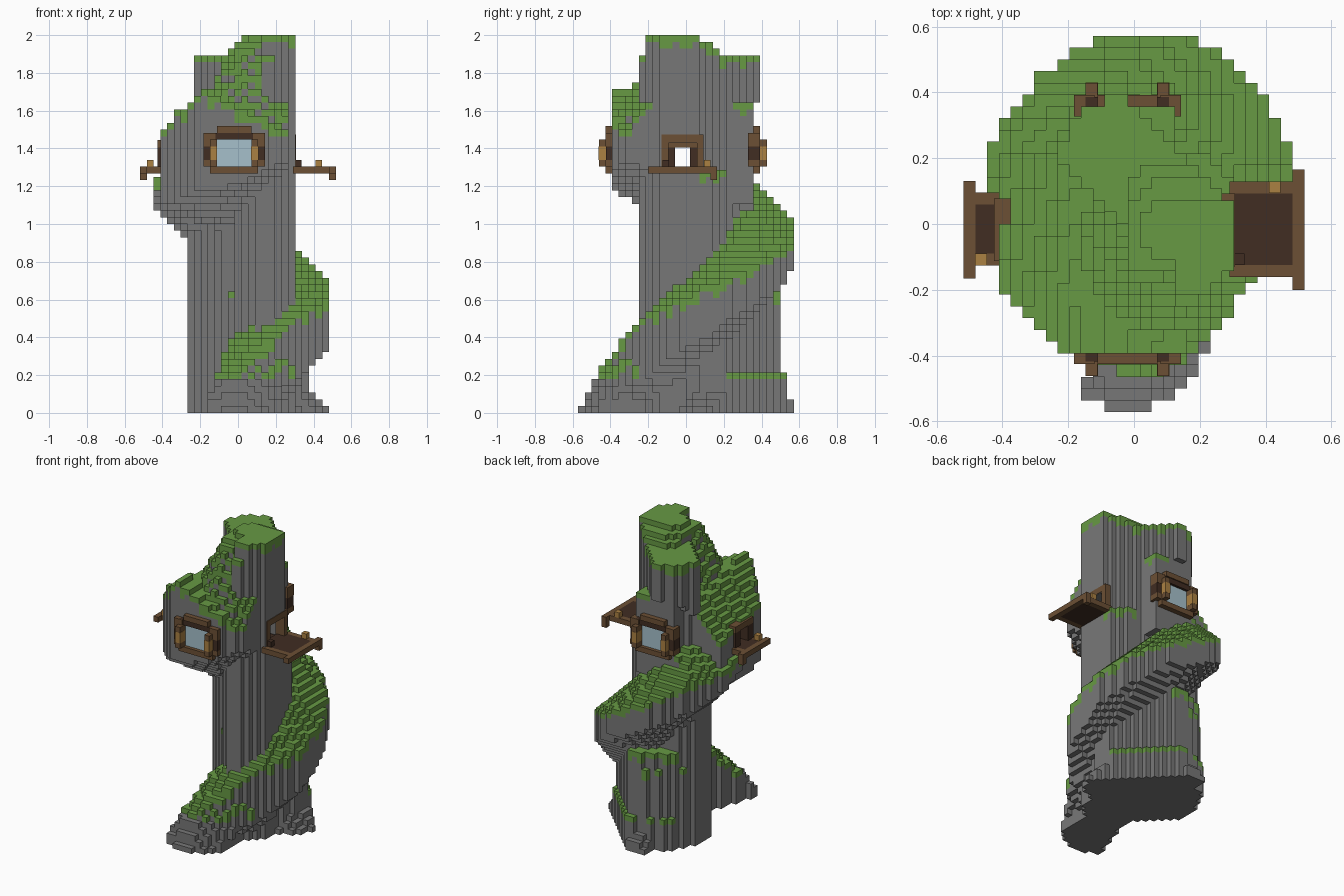
import bpy, bmesh, random
from math import hypot, atan2, cos, pi

cube = bpy.data.objects.get("Cube")
if cube:
    bpy.data.objects.remove(cube)
random.seed(4)
V = 1 / 28                      # edge of one block
NX, NY, NZ = 29, 32, 56


def material(name, rgb):
    m = bpy.data.materials.new(name)
    m.use_nodes = True
    m.diffuse_color = (*rgb, 1)
    m.node_tree.nodes["Principled BSDF"].inputs["Base Color"].default_value = (*rgb, 1)
    return m


STONE = material("stone grey", (0.187, 0.187, 0.187))
MOSS = material("moss green", (0.135, 0.32, 0.057))
WOOD = material("wood brown", (0.15, 0.08, 0.035))
DARK = material("dark wood", (0.052, 0.026, 0.016))
TAN = material("tan wood", (0.41, 0.22, 0.055))
GLASS = material("window blue", (0.38, 0.53, 0.6))


# Upright rock: foot, shaft, back column with an overhang and the taller front column
def pillar(x, y, z):
    diag = x + y
    foot = 0.318
    if y > 0.25:
        foot += 0.012 if z < 0.2 else -0.012 if z > 0.52 else 0
    if x > -0.1:
        foot += 0.13 * max(0, 1 - z / 0.11) * abs(cos(2 * atan2(y - 0.19, x - 0.06)))
    if -0.15 < diag < (0.6 if z < 0.2 else 0.575) and z < 0.66:
        if hypot(x - 0.06, y - 0.19) < foot:
            return True
    if z < 1.3:
        if diag < -0.15:
            return False
        if y < 0.37 and (z < 0.85 or diag < 0.34) and hypot(x - 0.005, y - 0.18) < 0.27:
            return True
    if abs(x + 0.02) < 0.13 and 0.2 < y < 0.36 and 1.1 < z < 1.65:
        return True
    if z > 1.3 and (diag > 0.37 or (diag < -0.04 and x < 0.1)):
        return False
    if hypot(x, y - 0.15) < 0.205 and diag < 0.34 and z < 1.88:
        return True
    if 1.35 + 0.8 * y < z < 1.89 and hypot(x + 0.01, y - 0.18) < 0.215:
        return True
    if 1.35 + 0.8 * y < z < 1.75 - 0.5 * y and hypot(x - 0.12, y - 0.1) < 0.185:
        return True
    if z > 1.6 and x < 0.13 and y < -0.12:
        return False
    top = 2.01 - 0.65 * max(0, y - 0.04) - 0.6 * max(0, 0.07 - x)
    if y < -0.2:
        top = 1.89
    near = min(max(y, -0.07), 0.06)
    return z < max(top, 1.86) and hypot(x - 0.135, y - near) < 0.168


# Spiral arm climbing from the front, round the right and back, to the left
def arm(x, y, z):
    dx, dy = x - 0.02, y - 0.08
    r = hypot(dx, dy)
    a = atan2(dy, dx) / (pi / 2) + 1
    if a < -0.18:
        a += 4
    if a > 3.1:
        return False
    reach = 0.475 + 0.18 * max(0, 1 - z / 0.35) * max(0, 1 - 2 * max(0, a))
    reach += 0.03 * max(0, 1 - abs(a - 1.9) / 0.6) - 0.055 * max(0, 1 - abs(a - 0.5) * 2)
    if r > reach:
        return False
    top = 0.43 + 0.35 * a - 0.85 * max(0, r - 0.3) - 0.2 * max(0, a - 2.5)
    bottom = 0.03 + 0.375 * a + (r - 0.47) - 1.5 * max(0, 0.3 - a)
    return bottom < z < top


# Overhanging room at the front left, with a sloping roof and a passage through
def room(x, y, z):
    d = hypot(x + 0.03, y)
    if d > 0.425 or y < -0.39 or not -0.41 < x < 0.255 or y > 0.2 or (x > 0.1 and y > 0.05):
        return False
    if x + y < -0.6:
        return False
    roof = 1.7 - 0.9 * max(0, -0.2 - x) - 0.5 * max(0, x + 0.15) - 0.3 * max(0, y + 0.25)
    roof = max(roof, 1.97 - 2 * max(0, hypot(x - 0.05, y + 0.09) - 0.06))
    return 0.95 + 0.7 * d + 0.33 * x < z < roof


def passage(x, y, z):
    return abs(y + 0.018) < 0.08 and 1.286 < z < 1.43


# Fill the block grid
def centre(i, j, k):
    return (i - 14) * V, (j - 15.5) * V, (k + 0.5) * V


blocks = {}
for i in range(NX):
    for j in range(NY):
        for k in range(NZ):
            p = centre(i, j, k)
            if passage(*p):
                continue
            for name, inside in (("rock_pillar", pillar), ("spiral_arm", arm), ("overhanging_room", room)):
                if inside(*p):
                    blocks[i, j, k] = name
                    break


# Moss lies on every open top above the foot and hangs down here and there
def mossy(c):
    i, j, k = c
    if k < 5 or passage(*centre(i, j, k + 1)):
        return False
    if (i, j, k + 1) not in blocks:
        return True
    return (i, j, k + 2) not in blocks and random.random() < 0.3


moss = {c for c in blocks if mossy(c)}


def add_quads(bm, verts, c):
    for axis in range(3):
        for side in (0, 1):
            n = list(c)
            n[axis] += 2 * side - 1
            if tuple(n) in blocks:
                continue
            u, w = (axis + 1) % 3, (axis + 2) % 3
            quad = []
            for du, dw in ((0, 0), (1, 0), (1, 1), (0, 1)):
                q = list(c)
                q[axis] += side
                q[u] += du
                q[w] += dw
                key = tuple(q)
                if key not in verts:
                    verts[key] = bm.verts.new(((q[0] - 14.5) * V, (q[1] - 16) * V, q[2] * V))
                quad.append(verts[key])
            face = bm.faces.new(quad if side else quad[::-1])
            face.material_index = int(c in moss)


def finish(name, bm, mats):
    mesh = bpy.data.meshes.new(name)
    bm.to_mesh(mesh)
    bm.free()
    for m in mats:
        mesh.materials.append(m)
    bpy.context.collection.objects.link(bpy.data.objects.new(name, mesh))


for part in ("rock_pillar", "spiral_arm", "overhanging_room"):
    bm, verts = bmesh.new(), {}
    for c, owner in blocks.items():
        if owner == part:
            add_quads(bm, verts, c)
    finish(part, bm, [STONE, MOSS])


def box(name, mat, xs, ys, zs):
    bm = bmesh.new()
    bmesh.ops.create_cube(bm, size=1)
    for v in bm.verts:
        v.co = [(min(s) + max(s)) / 2 + t * abs(s[1] - s[0]) for s, t in zip((xs, ys, zs), v.co)]
    finish(name, bm, [mat])


# Windows: face is the wall plane, out is the way it looks
def window(label, face, out):
    mid, b, t = -0.02, 1.268, 1.483

    def piece(name, mat, x0, x1, y0, y1, z0, z1):
        box(label + "_" + name, mat, (mid + x0, mid + x1), (face + out * y0, face + out * y1), (z0, z1))

    piece("glass", GLASS, -0.095, 0.095, -0.03, 0.012, b + V, t - V)
    piece("sill", WOOD, -0.127, 0.127, -0.03, V, b, b + V)
    piece("head", DARK, -0.127, 0.127, -0.03, V * 0.8, t - V, t)
    piece("hood", WOOD, -0.091, 0.091, -0.03, V, t, t + V)
    for s, side in ((-1, "right"), (1, "left")):
        piece(side + "_jamb", WOOD, s * 0.091, s * 0.127, -0.03, V * 2, b + V, t - V)
        piece(side + "_block", TAN, s * 0.09, s * 0.128, 0, V * 2.03, b + 2 * V, b + 4 * V)
        piece(side + "_shutter", DARK, s * 0.127, s * 0.163, -0.03, V * 0.95, b + 2 * V, b + 4 * V)
        piece(side + "_low_corner", WOOD, s * 0.127, s * 0.163, -0.03, V, b + V, b + 2 * V)
        piece(side + "_high_corner", WOOD, s * 0.1, s * 0.163, -0.03, V, b + 4 * V, t)


window("front_window", -0.39, -1)
window("back_window", 0.357, 1)


# Balconies: wall and rim are distances along x, s is the side
def balcony(label, s, wall, y0, y1, rim0, rim1, tan_x, tan_y):
    z = (1.268, 1.304)
    edge = 0.518
    box(label + "_floor", DARK, (s * (wall - 0.04), s * (edge - V)), (y0, y1), z)
    box(label + "_rim", WOOD, (s * (edge - V), s * edge), (rim0, rim1), z)
    for n, (a, b) in enumerate(((y0 - V, y0), (y1, y1 + V))):
        box(f"{label}_side_{n}", WOOD, (s * wall, s * (edge - V)), (a, b), z)
    box(label + "_foot", WOOD, (s * (edge - V), s * edge), (rim1 - V, rim1), (z[0] - V, z[0]))
    box(label + "_lamp", TAN, (tan_x, tan_x + V), (tan_y, tan_y + V), (z[1], z[1] + V))


balcony("left_balcony", 1, 0.29, -0.125, 0.093, -0.2, 0.165, 0.41, 0.094)
balcony("right_balcony", -1, 0.405, -0.09, 0.06, -0.165, 0.13, -0.483, -0.126)
box("left_balcony_post", DARK, (0.3, 0.336), (-0.125, -0.09), (1.304, 1.34))


# Door frames at both ends of the passage
def door(label, x0, x1, half, top, post, post_mat):
    mid = -0.018
    box(label + "_lintel", WOOD, (x0, x1), (mid - half - post, mid + half + post), (top - 0.005, top + V))
    box(label + "_front_post", post_mat, (x0, x1), (mid - half - post, mid - half), (1.28, top))
    box(label + "_back_post", post_mat, (x0, x1), (mid + half, mid + half + post), (1.28, top))


door("left_door", 0.24, 0.307, 0.075, 1.437, V, WOOD)
door("right_door", -0.425, -0.36, 0.04, 1.41, 0.055, DARK)
box("passage_floor", DARK, (-0.4, 0.29), (-0.1, 0.06), (1.283, 1.292))
